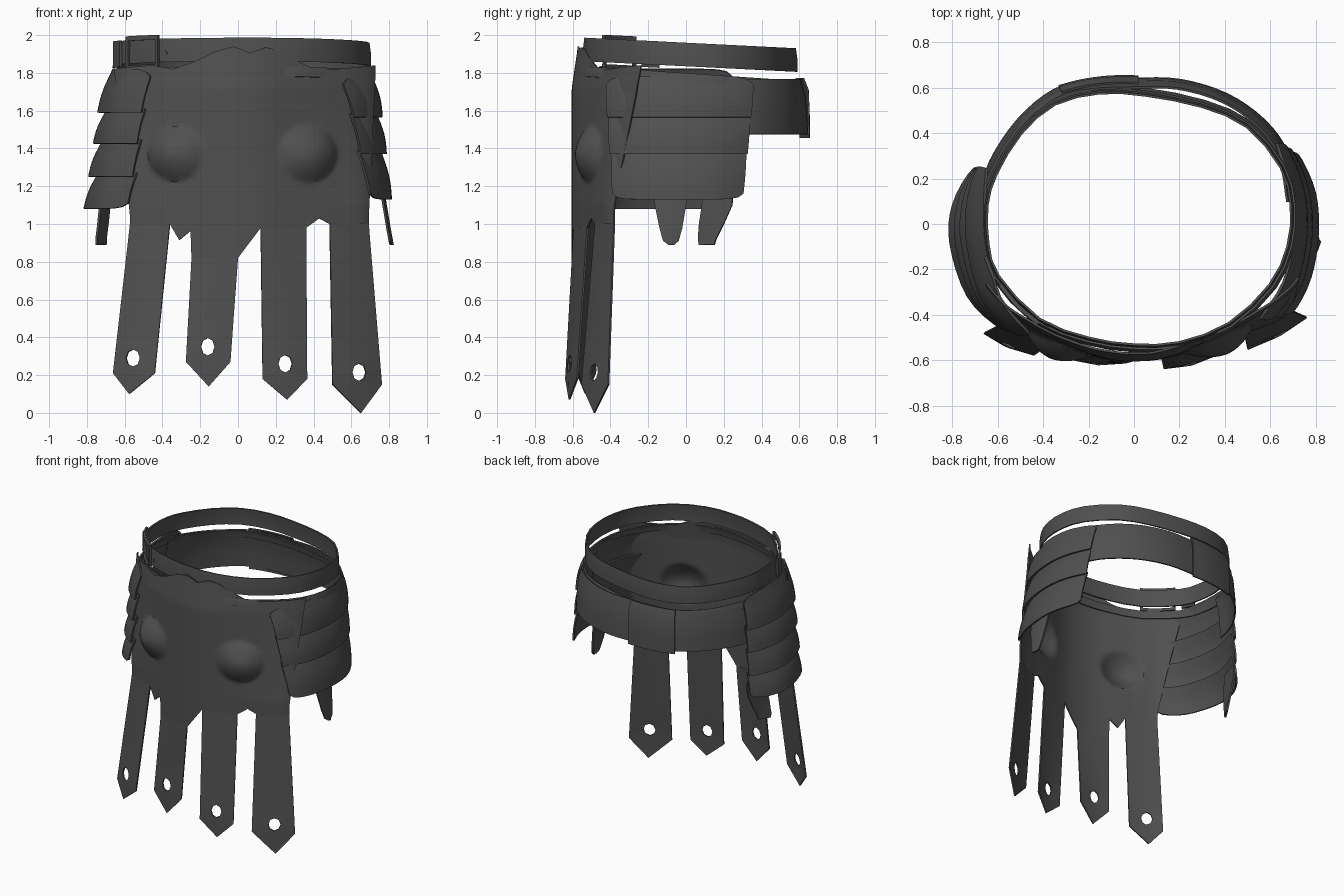
import bpy, bmesh, math
from mathutils import Vector

if "Cube" in bpy.data.objects:
    bpy.data.objects.remove(bpy.data.objects["Cube"])

leather = bpy.data.materials.new("dark_leather")
leather.diffuse_color = (0.08, 0.08, 0.08, 1)
leather.use_nodes = True
leather.node_tree.nodes["Principled BSDF"].inputs["Base Color"].default_value = leather.diffuse_color


def finish(name, bm, thick, angle=35):
    """Turn a thin sheet into a shaded solid part."""
    bmesh.ops.remove_doubles(bm, verts=bm.verts, dist=0.0005)
    bmesh.ops.recalc_face_normals(bm, faces=bm.faces)
    me = bpy.data.meshes.new(name)
    bm.to_mesh(me)
    bm.free()
    ob = bpy.data.objects.new(name, me)
    bpy.context.collection.objects.link(ob)
    me.materials.append(leather)
    bpy.ops.object.select_all(action='DESELECT')
    ob.select_set(True)
    bpy.context.view_layer.objects.active = ob
    mod = ob.modifiers.new("thickness", 'SOLIDIFY')
    mod.thickness = thick
    mod.offset = 0
    bpy.ops.object.modifier_apply(modifier=mod.name)
    bpy.ops.object.shade_smooth_by_angle(angle=math.radians(angle))
    return ob


def add_grid(bm, rows, closed=False):
    vs = [[bm.verts.new(p) for p in r] for r in rows]
    n = len(rows[0])
    for a, b in zip(vs, vs[1:]):
        for i in range(n if closed else n - 1):
            j = (i + 1) % n
            bm.faces.new((a[i], a[j], b[j], b[i]))


def sheet(name, rows, thick=0.012, closed=False, angle=35):
    bm = bmesh.new()
    add_grid(bm, rows, closed)
    return finish(name, bm, thick, angle)


def table(pts, x):
    """Linear lookup."""
    for (x0, y0), (x1, y1) in zip(pts, pts[1:]):
        if x <= x1:
            return y0 + (y1 - y0) * max(0, (x - x0) / (x1 - x0))
    return pts[-1][1]


def curve(pts, n, closed=False):
    """Smooth plan curve through the points, n samples per span."""
    P = [Vector(p) for p in pts]
    m = len(P)
    get = (lambda i: P[i % m]) if closed else (lambda i: P[max(0, min(m - 1, i))])
    out = []
    for i in range(m if closed else m - 1):
        a, b, c, d = (get(i + k) for k in (-1, 0, 1, 2))
        for k in range(n):
            t = k / n
            out.append(0.5 * (2 * b + (c - a) * t + (2 * a - 5 * b + 4 * c - d) * t * t
                              + (3 * b - a - 3 * c + d) * t ** 3))
    return out if closed else out + [P[-1]]


def clamp(v):
    return max(0, min(1, v))


# ---- front apron with two hollow bosses, a wavy top and four straps
BOSSES = [(-0.33, 1.37, 0.145), (0.37, 1.37, 0.152)]
TOP = [(-0.6, 1.82), (-0.4, 1.84), (-0.3, 1.82), (-0.2, 1.86), (-0.1, 1.915), (-0.02, 1.94),
       (0.06, 1.905), (0.14, 1.935), (0.2, 1.92), (0.3, 1.86), (0.38, 1.82), (0.5, 1.82), (0.7, 1.84)]
BOTTOM = [(-0.57, 1.0), (-0.465, 1.0), (-0.36, 1.0), (-0.31, 0.915), (-0.25, 0.965),
          (-0.245, 0.82), (-0.1225, 0.82), (0.0, 0.82), (0.12, 0.98), (0.24, 0.98),
          (0.36, 0.98), (0.43, 1.03), (0.485, 1.0), (0.5875, 1.0), (0.69, 1.0)]
PLAN = [tuple(p) for p in curve([(-0.78, -0.2), (-0.6, -0.41), (-0.45, -0.49), (-0.32, -0.535),
                                 (-0.15, -0.585), (0, -0.6), (0.15, -0.585), (0.36, -0.52),
                                 (0.52, -0.465), (0.68, -0.39), (0.8, -0.22)], 6)]


def apron_point(x, z):
    x *= 1 + (0.14 if x < 0 else 0.05) * clamp((z - 1.05) / 0.75)
    y = table(PLAN, x) + 0.03 * clamp((z - 1.72) / 0.2)
    y += 0.07 * clamp((z - 1.1) / 0.6) * min(1.2, (x / 0.6) ** 2)
    p = Vector((x, y, z))
    out = Vector((x * 0.8, y, 0)).normalized()
    for bx, bz, r in BOSSES:
        d = math.hypot(p.x - bx, z - bz) / r
        if d < 1:
            p = p + out * 0.075 * (1 - d ** 1.7)
    return p


bm = bmesh.new()
xs = [a[0] + (b[0] - a[0]) * k / 6 for a, b in zip(BOTTOM, BOTTOM[1:]) for k in range(6)] + [0.69]
rows = [[apron_point(x, table(BOTTOM, x) * (1 - j / 5) + 1.06 * j / 5) for x in xs] for j in range(5)]
for j in range(43):
    rows.append([apron_point(x, 1.06 * (1 - j / 42) + table(TOP, x) * j / 42) for x in xs])
add_grid(bm, rows)

# strap: top z, top x pair, bottom (x, y) pair, shoulder z, tip (x, z), hole (x, z)
STRAPS = [
    (1.00, (-0.57, -0.36), (-0.66, -0.48), (-0.44, -0.575), 0.21, (-0.575, 0.10), (-0.555, 0.29)),
    (0.82, (-0.245, 0.0), (-0.275, -0.595), (-0.04, -0.61), 0.27, (-0.155, 0.14), (-0.16, 0.35)),
    (0.98, (0.12, 0.36), (0.13, -0.635), (0.365, -0.575), 0.18, (0.26, 0.07), (0.25, 0.26)),
    (1.00, (0.485, 0.69), (0.50, -0.55), (0.76, -0.41), 0.15, (0.65, 0.0), (0.64, 0.215)),
]
for zt, (xl, xr), bl, br, zs, tip, hole in STRAPS:
    def at(u, z):
        t = min(1, (zt - z) / (zt - zs))
        c = apron_point(xl + (xr - xl) * u, zt)
        low = Vector(bl).lerp(Vector(br), u)
        bow = 0.015 * 4 * u * (1 - u) * t
        return Vector((c.x + (low.x - c.x) * t, c.y + (low.y - c.y) * t - bow, z))

    def at_x(x, z):
        l, r = at(0, z).x, at(1, z).x
        return at((x - l) / (r - l), z)

    hx, hz = hole
    za = hz + 0.09
    add_grid(bm, [[at(u, zt + (za - zt) * k / 8) for u in (0, 0.5, 1)] for k in range(9)])
    # eyelet hole surrounded by a ring of faces
    rim = [(0, za), (0.5, za), (1, za), (1, hz), (1, zs), (0.5, zs), (0, zs), (0, hz)]
    outer = [at(u, z) for u, z in rim]
    inner = [at_x(hx + 0.036 * math.cos(a), hz + 0.046 * math.sin(a))
             for a in (math.radians(135 - 45 * k) for k in range(8))]
    add_grid(bm, [outer, inner], True)
    end = at_x(tip[0], zs)
    end.z = tip[1]
    for u in (0, 0.5):
        bm.faces.new([bm.verts.new(p) for p in (at(u, zs), at(u + 0.5, zs), end)])
finish("front_apron", bm, 0.01)

# ---- overlapping hip plates on each side
RIGHT = ([(0.565, -0.425), (0.67, -0.26), (0.715, -0.05), (0.705, 0.15), (0.64, 0.36)],
         [(0.695, -0.385), (0.76, -0.23), (0.79, -0.05), (0.78, 0.13), (0.72, 0.30)],
         [1.78, 1.565, 1.37, 1.13])
LEFT = ([(-0.47, -0.49), (-0.60, -0.33), (-0.66, -0.1), (-0.67, 0.08), (-0.66, 0.25)],
        [(-0.57, -0.45), (-0.70, -0.3), (-0.77, -0.08), (-0.76, 0.08), (-0.69, 0.24)],
        [1.82, 1.59, 1.425, 1.25, 1.08])
for side, (top, low, zs) in (("right", RIGHT), ("left", LEFT)):
    A, B = curve(top, 4), curve(low, 4)
    flare = 0.03 if side == "right" else 0.05
    for k in range(len(zs) - 1):
        z0, z1 = zs[k] + (0.02 if k else 0), zs[k + 1]
        rows = []
        for j in range(9):
            s = j / 8
            z = z0 + (z1 - z0) * s
            t = (zs[0] - z) / (zs[0] - zs[-1])
            puff = flare * (s ** 1.3) + 0.016 * math.sin(math.pi * s)
            row = []
            for i, (a, b) in enumerate(zip(A, B)):
                e = abs(2 * i / (len(A) - 1) - 1)
                p = a.lerp(b, t)
                p = p + p.normalized() * (puff * (1 - 0.5 * e ** 4) - 0.012)
                drop = 0.04 * e ** 8 * (1 - s) if k == 0 else 0
                lift = 0.03 * e ** 8 * s if k == len(zs) - 2 else 0
                row.append((p.x, p.y, z - drop + lift))
            rows.append(row)
        sheet(f"{side}_hip_plate_{k + 1}", rows, 0.012)

# ---- small hanging tabs under the hip plates
sheet("right_tab", [[(x + dx, y0 + (y1 - y0) * u, z) for u, dx in ((0, 0), (0.5, 0.012), (1, 0))]
                    for x, y0, y1, z in ((0.755, -0.17, 0.01, 1.2), (0.77, -0.165, 0.0, 1.1),
                                         (0.79, -0.14, -0.02, 0.98), (0.803, -0.12, -0.04, 0.91),
                                         (0.807, -0.09, -0.065, 0.89))])
sheet("left_tab", [[(x - 0.05 * (1 - u), y0 + (y1 - y0) * u, z) for u in (0, 0.5, 1)]
                   for x, y0, y1, z in ((-0.68, 0.09, 0.25, 1.2), (-0.68, 0.085, 0.245, 1.1),
                                        (-0.69, 0.07, 0.20, 1.0), (-0.70, 0.065, 0.16, 0.92),
                                        (-0.70, 0.07, 0.15, 0.89))])


def band(name, plan, z_mid, heights, closed=False, tilt=0.0, thick=0.01, n=4, out=0.0):
    """Upright strip following a plan curve, sloping down towards the back."""
    P = curve(plan, n, closed)
    rows = []
    for h, bulge in heights:
        row = []
        for p in P:
            q = p + p.normalized() * (bulge + out)
            row.append((q.x, q.y, z_mid + h - tilt * p.y))
        rows.append(row)
    return sheet(name, rows, thick, closed)


# ---- waist belt and the thin binding below it
RING = [(-0.6, -0.23), (-0.42, -0.42), (-0.2, -0.505), (0, -0.535), (0.2, -0.525), (0.42, -0.44),
        (0.6, -0.27), (0.68, -0.1), (0.695, 0.08), (0.65, 0.25), (0.5, 0.43), (0.3, 0.52),
        (0.05, 0.57), (-0.15, 0.58), (-0.35, 0.53), (-0.5, 0.4), (-0.61, 0.22), (-0.65, 0.08),
        (-0.645, -0.09)]
band("waist_belt", RING, 1.897, [(-0.062, 0.004), (0, 0.004), (0.062, -0.004)], True, 0.05, n=2)
band("lower_binding", RING, 1.775, [(-0.03, 0.025), (0, 0.02), (0.022, 0.012)], True, 0.07, n=2)

# ---- back band with an overlapping flap
BACK = [(0.70, 0.1), (0.66, 0.31), (0.56, 0.45), (0.4, 0.56), (0.2, 0.62), (0, 0.625),
        (-0.2, 0.615), (-0.35, 0.575), (-0.5, 0.45), (-0.62, 0.27), (-0.67, 0.1)]
band("back_band", BACK, 1.62, [(-0.145, 0.015), (-0.05, 0.01), (0.06, 0.0), (0.145, -0.025)])
band("back_flap", [(0.02, 0.625), (-0.1, 0.625), (-0.22, 0.61), (-0.32, 0.585)], 1.61,
     [(-0.155, 0.02), (-0.05, 0.02), (0.1, 0.014), (0.16, -0.01)], out=0.005)

# ---- belt buckle, keeper loop and stud
BUCKLE = [(-0.575, -0.26), (-0.5, -0.35), (-0.41, -0.425)]
for nm, hs in (("buckle_top_bar", (0.07, 0.095)), ("buckle_bottom_bar", (-0.08, -0.06))):
    band(nm, BUCKLE, 1.885, [(h, 0.016) for h in hs], tilt=0.05, thick=0.018)
for nm, pts, ks in (("buckle_end_bar", BUCKLE[1:], (0.85, 1.0)), ("buckle_inner_bar", BUCKLE[:2], (0, 0.15))):
    mid = [Vector(pts[0]).lerp(Vector(pts[1]), k) for k in ks]
    band(nm, mid, 1.885, [(-0.07, 0.016), (0.08, 0.016)], tilt=0.05, thick=0.014)
band("keeper_loop", [(-0.645, -0.14), (-0.61, -0.23)], 1.89,
     [(-0.07, 0.012), (0.07, 0.01)], tilt=0.05, thick=0.014)
bm = bmesh.new()
bmesh.ops.create_circle(bm, cap_ends=True, segments=8, radius=0.013)
stud = finish("belt_stud", bm, 0.01)
stud.location = (-0.385, -0.445, 1.905)
stud.rotation_euler = (math.radians(90), 0, math.radians(-30))
